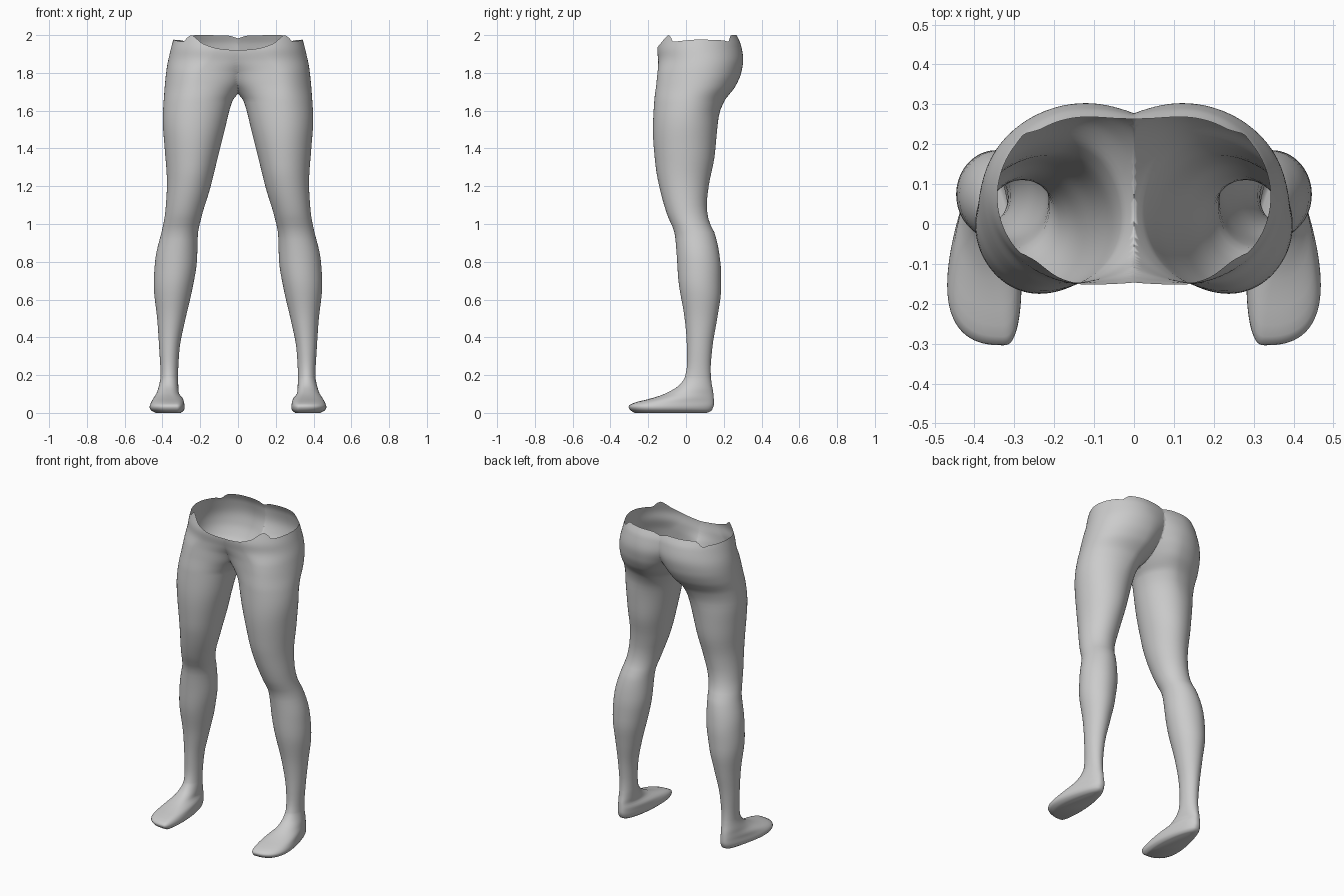
import bpy, bmesh, math

if "Cube" in bpy.data.objects:
    bpy.data.objects.remove(bpy.data.objects["Cube"])


def curve(keys):
    """Smooth, non-overshooting interpolation through (position, value) keys."""
    n = len(keys)
    d = [(keys[i + 1][1] - keys[i][1]) / (keys[i + 1][0] - keys[i][0]) for i in range(n - 1)]
    m = [d[0]]
    for a, b in zip(d, d[1:]):
        m.append(2 * a * b / (a + b) if a * b > 0 else 0.0)
    m.append(d[-1])

    def at(z):
        z = min(max(z, keys[0][0]), keys[-1][0])
        i = 0
        while i < n - 2 and z > keys[i + 1][0]:
            i += 1
        h = keys[i + 1][0] - keys[i][0]
        s = (z - keys[i][0]) / h
        return ((2 * s**3 - 3 * s**2 + 1) * keys[i][1] + (s**3 - 2 * s**2 + s) * h * m[i]
                + (3 * s**2 - 2 * s**3) * keys[i + 1][1] + (s**3 - s**2) * h * m[i + 1])
    return at


# Silhouette of one leg against height: outer and inner x, front and back y
outer = curve([(0, .43), (.012, .452), (.03, .462), (.07, .448), (.11, .428), (.2, .41),
               (.34, .417), (.49, .427), (.68, .446), (.81, .438), (.99, .397), (1.06, .385),
               (1.22, .376), (1.4, .388), (1.55, .398), (1.7, .39), (1.82, .378), (1.92, .357), (2, .336)])
leg_inner = [(0, .305), (.012, .29), (.03, .285), (.07, .292), (.11, .315), (.2, .317),
             (.335, .31), (.49, .28), (.65, .243), (.81, .217), (.94, .213), (1.05, .19),
             (1.18, .15), (1.34, .11), (1.5, .07), (1.65, .03), (1.69, 0)]
inner_front = curve(leg_inner + [(1.74, -.06), (1.8, -.14), (1.9, -.4), (2, -.5)])
inner_back = curve(leg_inner + [(1.74, -.03), (1.8, -.07), (1.9, -.14), (2, -.22)])
front = curve([(0, -.27), (.012, -.292), (.035, -.305), (.055, -.27), (.075, -.19), (.1, -.115),
               (.15, -.032), (.2, -.002), (.27, .006), (.37, .004), (.5, -.007), (.7, -.04),
               (.85, -.05), (.95, -.06), (1.05, -.10), (1.18, -.137), (1.3, -.16), (1.5, -.175),
               (1.65, -.168), (1.75, -.156), (1.86, -.147), (1.92, -.152), (2, -.135)])
back = curve([(0, .11), (.012, .135), (.05, .148), (.1, .145), (.16, .135), (.22, .13),
              (.35, .14), (.5, .165), (.65, .185), (.75, .185), (.85, .175), (.95, .152),
              (1.02, .12), (1.1, .11), (1.2, .12), (1.35, .15), (1.5, .165), (1.58, .175),
              (1.65, .203), (1.73, .262), (1.8, .292), (1.87, .303), (1.95, .29), (2, .268)])

# x of the foremost and rearmost point of each section
front_pole = curve([(0, .325), (.05, .33), (.12, .36), (.2, .365), (.5, .352), (.8, .325),
                    (1, .295), (1.3, .245), (1.55, .235), (1.72, .22), (1.8, .2), (1.9, .12), (2, .1)])
back_pole = curve([(0, .365), (.2, .365), (.5, .355), (.8, .335), (1, .3), (1.3, .245),
                   (1.5, .225), (1.65, .17), (1.75, .135), (1.9, .12), (2, .12)])
foot_flare = curve([(0, .32), (.07, .28), (.13, .08), (.2, 0), (2, 0)])

# Height of the open waist edge by angle from the front centre
rim = curve([(0, 1.92), (.4, 1.927), (.75, 1.955), (.93, 1.99), (1.0, 2.0), (1.08, 1.985),
             (1.14, 1.965), (1.25, 1.968), (1.57, 1.976), (2.0, 1.972), (2.08, 1.965),
             (2.18, 1.99), (2.25, 2.0), (2.85, 1.998), (3.15, 1.98)])


def section_point(t, z):
    """Point on the leg section at height z; t = 0 is the front, pi/2 the outside."""
    c, s = math.cos(t), math.sin(t)
    f = (1 + c) / 2
    pole = back_pole(z) + (front_pole(z) - back_pole(z)) * f
    inside = inner_back(z) + (inner_front(z) - inner_back(z)) * f
    flare = foot_flare(z)
    reach = (outer(z) - pole) if s > 0 else (pole - inside)
    width = math.copysign(abs(s) ** (1 - .7 * flare), s) * (1 + flare * c)
    y = (front(z) + back(z)) / 2 - c * (back(z) - front(z)) / 2
    return pole + reach * width, y


SIDES = 112
levels = [0, .005, .012, .02] + [.03 + .01 * i for i in range(17)]
levels += [.2 + .036 * i for i in range(1, 40)] + [1.63 + .0125 * i for i in range(1, 30)] + [2.0]
angles = [2 * math.pi * i / SIDES for i in range(SIDES)]

# The waist edge is cut to shape by compressing the upper rows of each column
tops = []
for t in angles:
    x, y = section_point(t, 1.97)
    tops.append(rim(math.atan2(abs(x) if x > 0 else 0, .065 - y)))

bm = bmesh.new()
rings = []
for level in levels:
    ring = []
    for t, top in zip(angles, tops):
        z = level if level < 1.8 else 1.8 + (level - 1.8) * (top - 1.8) / .2
        x, y = section_point(t, z)
        ring.append(bm.verts.new((x, y, z)))
    rings.append(ring)
for a, b in zip(rings, rings[1:]):
    for i in range(SIDES):
        j = (i + 1) % SIDES
        bm.faces.new((a[i], a[j], b[j], b[i]))
bm.faces.new(list(reversed(rings[0])))  # sole
bmesh.ops.recalc_face_normals(bm, faces=bm.faces)

# Trim at the centre line so the two halves meet in the pelvis
bmesh.ops.bisect_plane(bm, geom=bm.verts[:] + bm.edges[:] + bm.faces[:], dist=1e-5,
                       plane_co=(0, 0, 0), plane_no=(1, 0, 0), clear_inner=True)

mesh = bpy.data.meshes.new("legs_and_hips")
bm.to_mesh(mesh)
bm.free()
legs = bpy.data.objects.new("legs_and_hips", mesh)
bpy.context.collection.objects.link(legs)

grey = bpy.data.materials.new("plain_grey")
grey.diffuse_color = (.6, .6, .6, 1)
grey.use_nodes = True
grey.node_tree.nodes["Principled BSDF"].inputs["Base Color"].default_value = grey.diffuse_color
mesh.materials.append(grey)

mirror = legs.modifiers.new("other_side", "MIRROR")
mirror.use_axis[0] = True
mirror.merge_threshold = .001

bpy.context.view_layer.objects.active = legs
legs.select_set(True)
bpy.ops.object.shade_smooth_by_angle(angle=math.radians(50))
